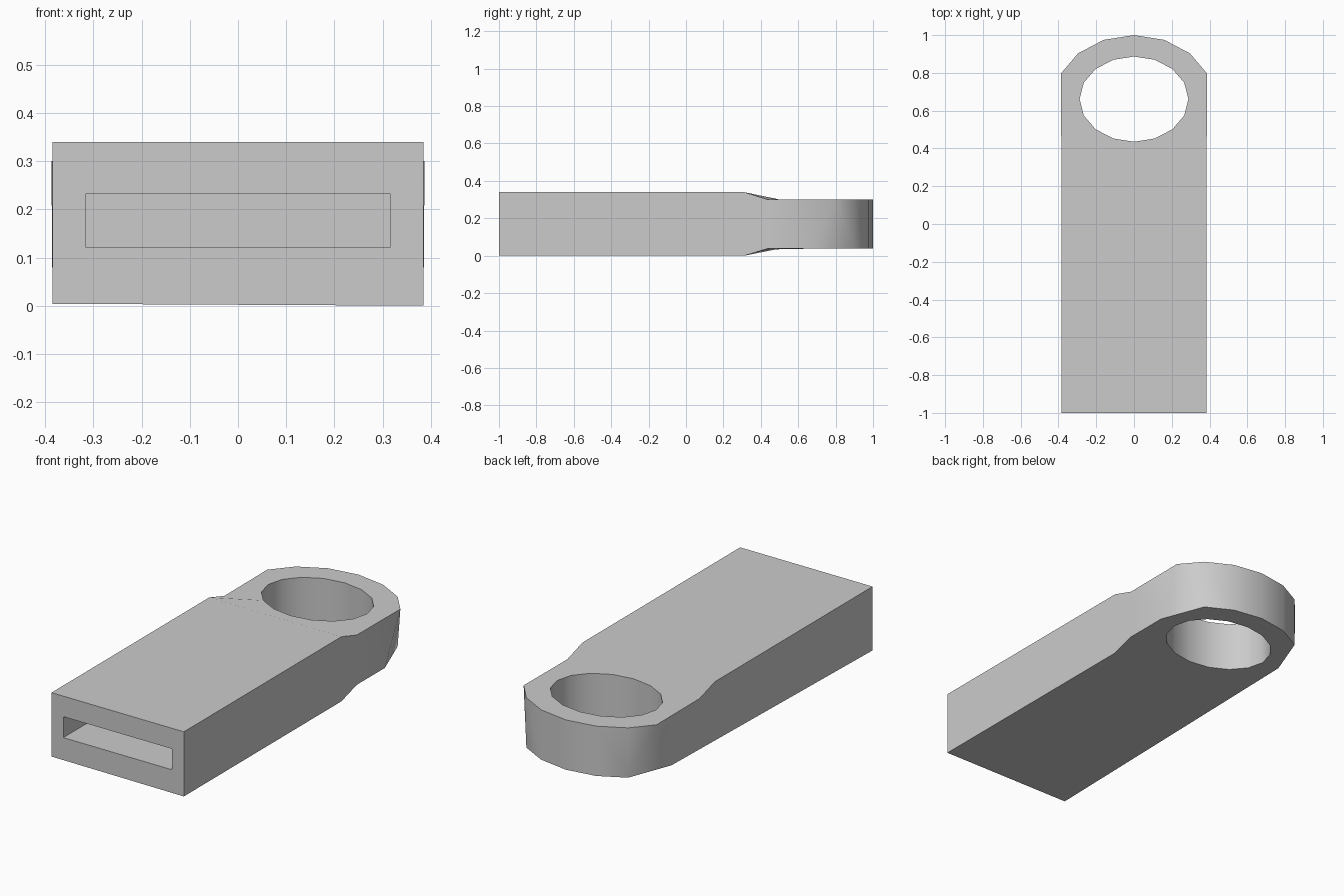
import bpy, bmesh, math

if "Cube" in bpy.data.objects:
    bpy.data.objects.remove(bpy.data.objects["Cube"])

MID_Z = 0.17        # half height of the block
HEAD = 0.132        # half thickness of the thinner eye end
W = 0.385           # half width

grey = bpy.data.materials.new("plain grey")
grey.diffuse_color = (0.6, 0.6, 0.6, 1)
grey.use_nodes = True
grey.node_tree.nodes["Principled BSDF"].inputs["Base Color"].default_value = grey.diffuse_color

bm = bmesh.new()


def ellipse(step, rx, ry, cy):
    a = math.radians(22.5 * step)
    return rx * math.cos(a), cy + ry * math.sin(a)


def vert(x, y, z):
    return bm.verts.new((x, y, z))


def face(*verts, smooth=True):
    f = bm.faces.new(verts)
    f.smooth = smooth
    return f


def strip(a, b, smooth=True, closed=False):
    """Quads between two matching vertex loops."""
    n = len(a)
    for i in range(n if closed else n - 1):
        j = (i + 1) % n
        face(a[i], a[j], b[j], b[i], smooth=smooth)


def fan(tip, ring):
    for a, b in zip(ring, ring[1:]):
        face(tip, a, b)


def eye_ring(z, rx, ry, cy, steps):
    return {k: vert(*ellipse(k, rx, ry, cy), z) for k in steps}


ZT, ZB = MID_Z + HEAD - 0.002, MID_Z - HEAD

# upper surface: handle, ramp and rim round the eye
t_front = [vert(W, -1, 0.34), vert(-W, -1, 0.34)]
t_crease = [vert(W, 0.31, 0.34), vert(-W, 0.31, 0.34)]
t_neck = [vert(W, 0.437, ZT), vert(-W, 0.437, ZT)]
t_arc = eye_ring(ZT, 0.419, 0.33, 0.67, range(1, 8))
t_hole = eye_ring(ZT, 0.288, 0.2255, 0.661, range(16))
face(t_front[0], t_crease[0], t_crease[1], t_front[1])
for side, ring in ((0, (14, 13, 12)), (1, (10, 11, 12))):
    fan(t_crease[side], [t_neck[side]] + [t_hole[k] for k in ring])
face(t_crease[0], t_hole[12], t_crease[1])
for k in range(1, 7):
    face(t_arc[k], t_arc[k + 1], t_hole[k + 1], t_hole[k])
face(t_neck[0], t_arc[1], *[t_hole[k] for k in (1, 0, 15, 14)])
face(t_neck[1], t_arc[7], *[t_hole[k] for k in (7, 8, 9, 10)])

# lower surface: ramp on the right only, the left edge runs straight to the eye
b_front = [vert(W, -1, 0), vert(-W, -1, 0.004)]
b_crease = vert(W, 0.31, 0)
b_neck = vert(W, 0.437, ZB)
b_corner = [vert(W, 0.67, ZB), vert(-W, 0.67, ZB)]
b_arc = eye_ring(ZB, 0.419, 0.33, 0.67, range(2, 7))
b_hole = eye_ring(ZB, 0.288, 0.2255, 0.661, range(16))
face(b_front[0], b_crease, b_front[1])
fan(b_crease, [b_neck] + [b_hole[k] for k in (14, 13, 12)] + [b_front[1]])
fan(b_front[1], [b_hole[k] for k in (12, 11, 10)] + [b_corner[1]])
for k in range(2, 6):
    face(b_arc[k], b_arc[k + 1], b_hole[k + 1], b_hole[k])
face(b_neck, b_corner[0], b_arc[2], *[b_hole[k] for k in (2, 1, 0, 15, 14)])
face(b_corner[1], b_arc[6], *[b_hole[k] for k in (6, 7, 8, 9, 10)])
flat_count = len(bm.faces)

# side walls
strip([t_front[0], t_crease[0], t_neck[0]], [b_front[0], b_crease, b_neck])
face(t_neck[0], t_arc[1], b_corner[0], b_neck)
face(t_front[1], t_crease[1], t_neck[1], b_corner[1], b_front[1])
face(t_neck[1], t_arc[7], b_corner[1])

# rounded end and eye wall
for corner, first, second in ((b_corner[0], 1, 2), (b_corner[1], 7, 6)):
    face(t_arc[first], corner, b_arc[second])
    face(t_arc[first], t_arc[second], b_arc[second])
strip([t_arc[k] for k in range(2, 7)], [b_arc[k] for k in range(2, 7)])
strip(list(t_hole.values()), list(b_hole.values()), closed=True)

# front end with its rectangular slot
end = [t_front[0], t_front[1], b_front[1], b_front[0]]
corners = [(0.316, 0.232), (-0.316, 0.232), (-0.316, 0.122), (0.316, 0.122)]
mouth = [vert(x, -1, z) for x, z in corners]
back = [vert(x, 0.0, z) for x, z in corners]
strip(end, mouth, smooth=False, closed=True)
strip(mouth, back, smooth=False, closed=True)
face(*back, smooth=False)

# sharp edges where walls meet the upper and lower surfaces
bm.faces.index_update()
bmesh.ops.recalc_face_normals(bm, faces=bm.faces)
for e in bm.edges:
    flats = [f.index < flat_count for f in e.link_faces]
    e.smooth = len(set(flats)) == 1 and all(f.smooth for f in e.link_faces) and (
        flats[0] or e.calc_face_angle(0) < math.radians(45))

mesh = bpy.data.meshes.new("slotted_eye_tab")
bm.to_mesh(mesh)
bm.free()

# upper and lower surfaces shade as single even planes
normals = [(0.0, 0.0, 0.0)] * len(mesh.loops)
for p in mesh.polygons:
    if p.index < flat_count:
        for i in p.loop_indices:
            normals[i] = (0.0, 0.0, math.copysign(1.0, p.normal.z))
mesh.normals_split_custom_set(normals)

mesh.materials.append(grey)
tab = bpy.data.objects.new("slotted_eye_tab", mesh)
bpy.context.collection.objects.link(tab)
